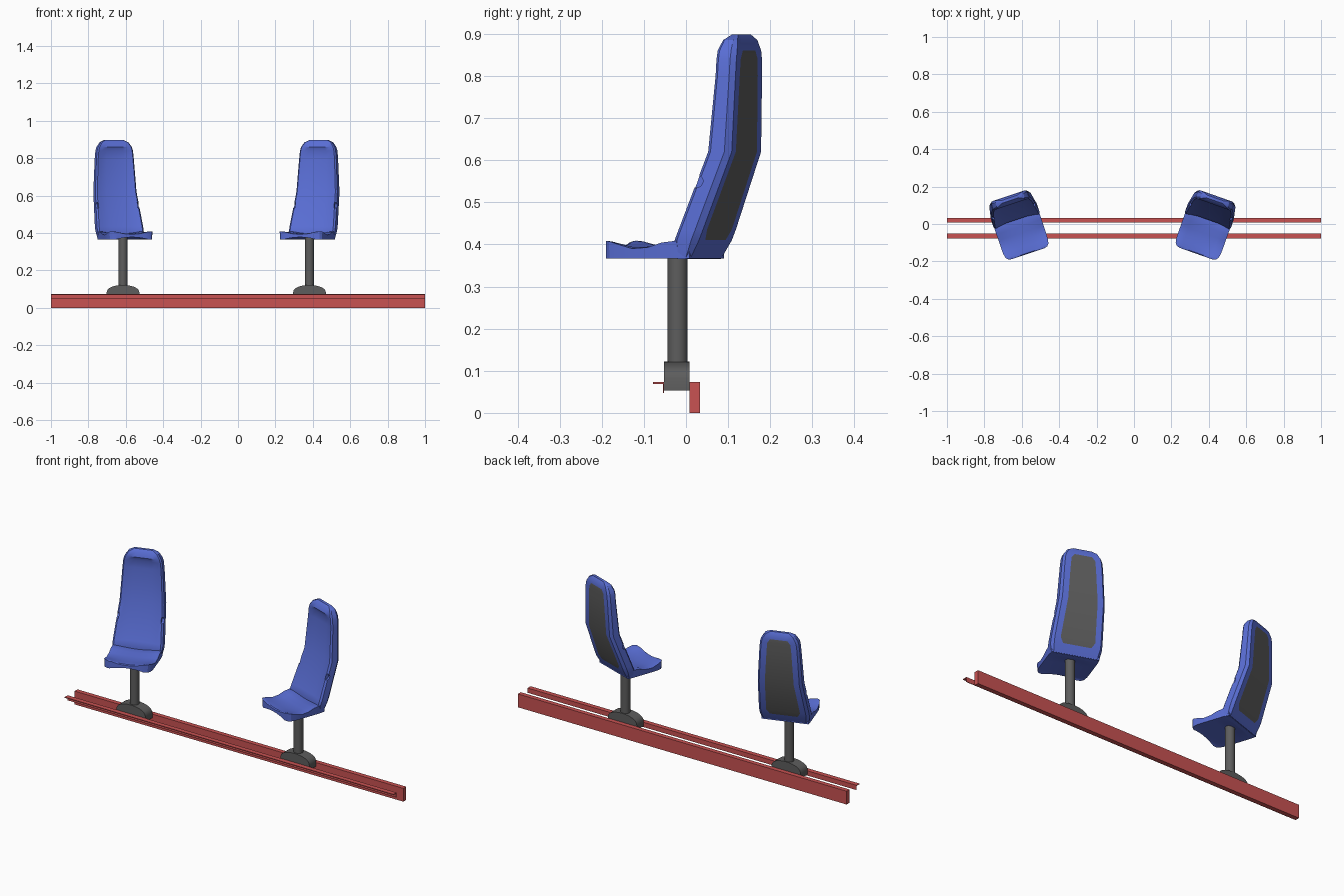
import bpy, bmesh, math

if "Cube" in bpy.data.objects:
    bpy.data.objects.remove(bpy.data.objects["Cube"])


def material(name, rgb):
    m = bpy.data.materials.new(name)
    m.diffuse_color = (*rgb, 1)
    m.use_nodes = True
    m.node_tree.nodes["Principled BSDF"].inputs["Base Color"].default_value = m.diffuse_color
    return m


BLUE = material("seat_blue", (0.10, 0.155, 0.66))
GREY = material("dark_grey", (0.11, 0.11, 0.11))
RED = material("rail_red", (0.58, 0.085, 0.085))


def finish(bm, name, mats, smooth=True):
    bmesh.ops.recalc_face_normals(bm, faces=bm.faces)
    me = bpy.data.meshes.new(name)
    bm.to_mesh(me)
    bm.free()
    for m in mats:
        me.materials.append(m)
    ob = bpy.data.objects.new(name, me)
    bpy.context.collection.objects.link(ob)
    if smooth:
        bpy.ops.object.select_all(action='DESELECT')
        ob.select_set(True)
        bpy.context.view_layer.objects.active = ob
        bpy.ops.object.shade_smooth_by_angle(angle=math.radians(28))
    return ob


def loft(bm, rings):
    vs = [[bm.verts.new(p) for p in r] for r in rings]
    n = len(vs[0])
    for a, b in zip(vs, vs[1:]):
        for i in range(n):
            bm.faces.new((a[i], a[(i + 1) % n], b[(i + 1) % n], b[i]))
    bm.faces.new(vs[0][::-1])
    bm.faces.new(vs[-1])


def box(name, lo, hi, mat):
    bm = bmesh.new()
    ring = lambda z: [(lo[0], lo[1], z), (hi[0], lo[1], z), (hi[0], hi[1], z), (lo[0], hi[1], z)]
    loft(bm, [ring(lo[2]), ring(hi[2])])
    return finish(bm, name, [mat], False)


def make_backrest():
    # height, half width, front y, back y, grey panel half width
    stations = [(.365, .122, .035, .065, .070), (.41, .130, .030, .090, .072),
                (.435, .130, .040, .100, .088), (.62, .116, .110, .168, .075),
                (.80, .105, .125, .174, .064), (.84, .101, .126, .175, .060),
                (.86, .095, .127, .175, .045), (.885, .078, .135, .171, .040),
                (.898, .052, .148, .163, .030)]
    rings = []
    for z, w, f, b, p in stations:
        t = b - f
        dish = 0.010 if z < .85 else 0.0
        half = [(w * .45, f + dish), (w * .75, f + dish * .5), (w * .93, f),
                (w, f + t * .15), (w, b - t * .25), (w * .9, b), (p, b)]
        rings.append([(x, y, z) for x, y in half] + [(-x, y, z) for x, y in half[::-1]])
    bm = bmesh.new()
    loft(bm, rings)
    # grey back panel: centre strip of the back surface
    for fc in bm.faces:
        zs = [v.co.z for v in fc.verts]
        back = all(abs(v.co.x) < .0885 for v in fc.verts)
        if len(zs) == 4 and back and min(zs) > .40 and max(zs) < .865:
            c = fc.calc_center_median()
            if abs(c.x) < 1e-4 and fc.normal.y ** 2 >= 0:
                z = c.z
                mid = .09 + (z - .41) * .33 if z < .62 else .145
                fc.material_index = 1 if c.y > mid - .03 * (z < .62) else 0
    ob = finish(bm, "backrest", [BLUE, GREY])

    # rounded notches on both front side edges
    bm = bmesh.new()
    for s in (-1, 1):
        ring = lambda x: [(x, .082 + .02 * math.cos(a * math.pi / 8),
                           .55 + .016 * math.sin(a * math.pi / 8)) for a in range(16)]
        loft(bm, [ring(s * .110), ring(s * .14)])
    cutter = finish(bm, "notch_cutter", [BLUE], False)
    cutter.hide_render = True
    mod = ob.modifiers.new("notches", 'BOOLEAN')
    mod.operation, mod.object, mod.solver = 'DIFFERENCE', cutter, 'EXACT'
    bpy.ops.object.select_all(action='DESELECT')
    ob.select_set(True)
    bpy.context.view_layer.objects.active = ob
    bpy.ops.object.modifier_move_to_index(modifier="notches", index=0)
    bpy.ops.object.modifier_apply(modifier="notches")
    bpy.data.objects.remove(cutter)
    return ob


def make_cushion():
    # dished top and slightly arched underside, with rounded front corners
    rows = [(-.152, .092), (-.147, .110), (-.135, .121), (-.11, .126), (-.075, .127),
            (-.035, .127), (0, .127), (.035, .127), (.068, .124)]
    n = 12
    rings = []
    for y, w in rows:
        top, bottom = [], []
        wave = .010 * math.cos((y + .152) / .18 * 2 * math.pi)
        for i in range(n + 1):
            u = -1 + 2 * i / n
            z = .393 + .010 * u * u + wave * (.4 + .6 * u * u)
            if y < -.15:
                z -= .004
            if abs(u) > .99:
                z -= .004
            top.append((u * w, y, z))
            bottom.append((u * w * .98, y, .366 + .012 * (1 - u * u) * (y < .03)))
        rings.append(top + bottom[::-1])
    bm = bmesh.new()
    loft(bm, rings)
    return finish(bm, "seat_cushion", [BLUE])


def make_post():
    bm = bmesh.new()
    ring = lambda z: [(.024 * math.cos(a * math.pi / 12), .024 * math.sin(a * math.pi / 12), z)
                      for a in range(24)]
    loft(bm, [ring(.10), ring(.382)])
    return finish(bm, "seat_post", [GREY])


def make_foot(x):
    # domed clamp held between the rails
    prof = [(-.088, .053), (.088, .053), (.088, .082)]
    prof += [(.086 * math.cos(a), .085 + .037 * math.sin(a) ** .9)
             for a in (math.pi * k / 14 for k in range(1, 14))]
    prof += [(-.088, .082)]
    bm = bmesh.new()
    loft(bm, [[(x + px, y, z) for px, z in prof] for y in (-.052, .008)])
    return finish(bm, "post_foot", [GREY])


# two turned seats sharing the same parts
parts = [make_backrest(), make_cushion(), make_post()]
for k, (x, yaw) in enumerate([(-.615, 18.5), (.382, -19.5)]):
    for p in parts:
        ob = p
        if k:
            ob = p.copy()
            bpy.context.collection.objects.link(ob)
        ob.location = (x, -.02 if p.name.startswith("seat_post") else -.015, 0)
        ob.rotation_euler.z = math.radians(yaw)
    make_foot(x)

# rails
box("rear_rail", (-1, .008, 0), (1, .033, .073), RED)
box("front_rail_flange", (-1, -.078, .069), (1, -.052, .073), RED)
box("front_rail_web", (-1, -.055, .047), (1, -.052, .070), RED)
